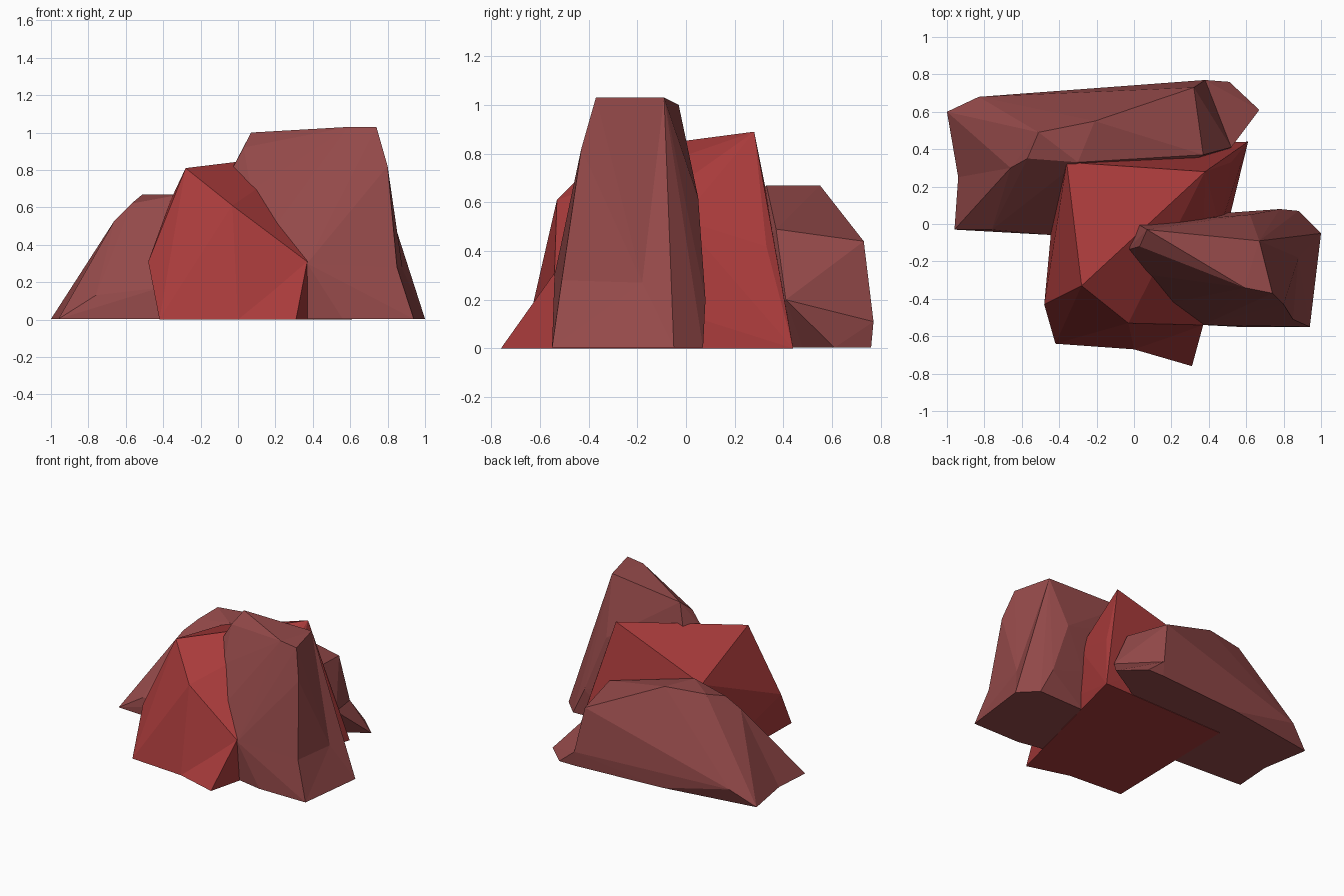
import bpy
import bmesh
from mathutils import Vector
from mathutils.geometry import intersect_point_line

default_cube = bpy.data.objects.get("Cube")
if default_cube:
    bpy.data.objects.remove(default_cube, do_unlink=True)


def make_material(name, colour):
    material = bpy.data.materials.new(name)
    material.use_nodes = True
    material.diffuse_color = colour
    shader = next(node for node in material.node_tree.nodes if node.type == "BSDF_PRINCIPLED")
    shader.inputs["Base Color"].default_value = colour
    shader.inputs["Roughness"].default_value = 1
    return material


def distance_to_edge(edge, point):
    start, end = (vert.co for vert in edge.verts)
    along = intersect_point_line(point, start, end)[1]
    return (start.lerp(end, min(max(along, 0), 1)) - point).length


def press_corner(shell, point):
    """Split the nearest edge and move its new corner to the point."""
    edge = min(shell.edges, key=lambda edge: distance_to_edge(edge, point))
    corner = bmesh.utils.edge_split(edge, edge.verts[0], 0.5)[1]
    corner.co = point
    for face in list(corner.link_faces):
        loop = next(loop for loop in face.loops if loop.vert == corner)
        opposite = loop.link_loop_next.link_loop_next.vert
        bmesh.utils.face_split(face, corner, opposite)


def make_rock(name, material, foot, middle, crown, pressed, ground=0):
    """Wrap a faceted shell around the corner points, then press it in or out."""
    mesh = bpy.data.meshes.new(name)
    shell = bmesh.new()
    for corner in [(x, y, ground) for x, y in foot] + middle + crown:
        shell.verts.new(Vector(corner))
    bmesh.ops.convex_hull(shell, input=shell.verts[:])
    # Drop corners that ended up inside the shell
    loose = [vert for vert in shell.verts if not vert.link_faces]
    bmesh.ops.delete(shell, geom=loose, context="VERTS")
    bmesh.ops.triangulate(shell, faces=shell.faces[:])
    for corner in pressed:
        press_corner(shell, Vector(corner))
    bmesh.ops.recalc_face_normals(shell, faces=shell.faces[:])
    for face in shell.faces:
        face.smooth = False
    shell.to_mesh(mesh)
    shell.free()
    mesh.materials.append(material)
    rock = bpy.data.objects.new(name, mesh)
    bpy.context.scene.collection.objects.link(rock)


red_stone = make_material("red stone", (0.4, 0.044, 0.044, 1))
brown_stone = make_material("brown stone", (0.3, 0.068, 0.068, 1))

# Undersides of the outer rocks sit just clear of the central one
clear = 0.003

# Central red boulder with a sloping triangular top
make_rock(
    "central_rock", red_stone,
    foot=[(-.42, -.64), (.31, -.76), (.61, .44), (-.4, .42)],
    middle=[(-.48, -.43, .31), (.37, -.54, .31), (.52, .33, .42), (.46, -.02, .53)],
    crown=[(-.28, -.33, .81), (-.03, -.53, .61), (-.36, .33, .64), (.38, .28, .89)],
    pressed=[(0, -.67, 0), (.19, -.605, .155)],
)

# Tall brown boulder, leaning over the centre and flaring at the foot
make_rock(
    "tall_rock", brown_stone, ground=clear,
    foot=[(.94, -.55), (.56, -.55), (.3, -.5), (.2, -.05), (.5, .06), (.88, .07), (1, -.05)],
    middle=[(.78, .08, .2), (.62, .05, .62), (.5, .06, .3), (.37, -.54, .3),
            (.2, -.42, .5), (.07, -.27, .69)],
    crown=[(-.04, -.14, .79), (.02, 0, .8), (.03, -.12, .92), (.07, -.03, 1),
           (.59, -.34, 1.03), (.74, -.37, 1.03), (.67, -.09, 1.03)],
    pressed=[(.88, -.18, .27), (.85, -.51, .28), (.8, -.43, .82)],
)

# Long low brown boulder along the back, with a pointed toe at one end
make_rock(
    "back_rock", brown_stone, ground=clear,
    foot=[(-1, .6), (-.3, .71), (.38, .76), (.45, .48), (-.42, -.06), (-.96, -.03)],
    middle=[(-.83, .68, .12), (-.76, -.03, .13), (-.42, -.06, .17), (.38, .77, .11),
            (.52, .41, .2)],
    crown=[(-.66, .3, .53), (-.57, .35, .62), (-.51, .49, .67), (-.21, .55, .67),
           (-.3, .33, .67), (.3, .4, .51), (.37, .37, .49), (.32, .73, .44)],
    pressed=[(-.94, .25, clear), (.67, .61, clear), (.51, .76, clear)],
)
